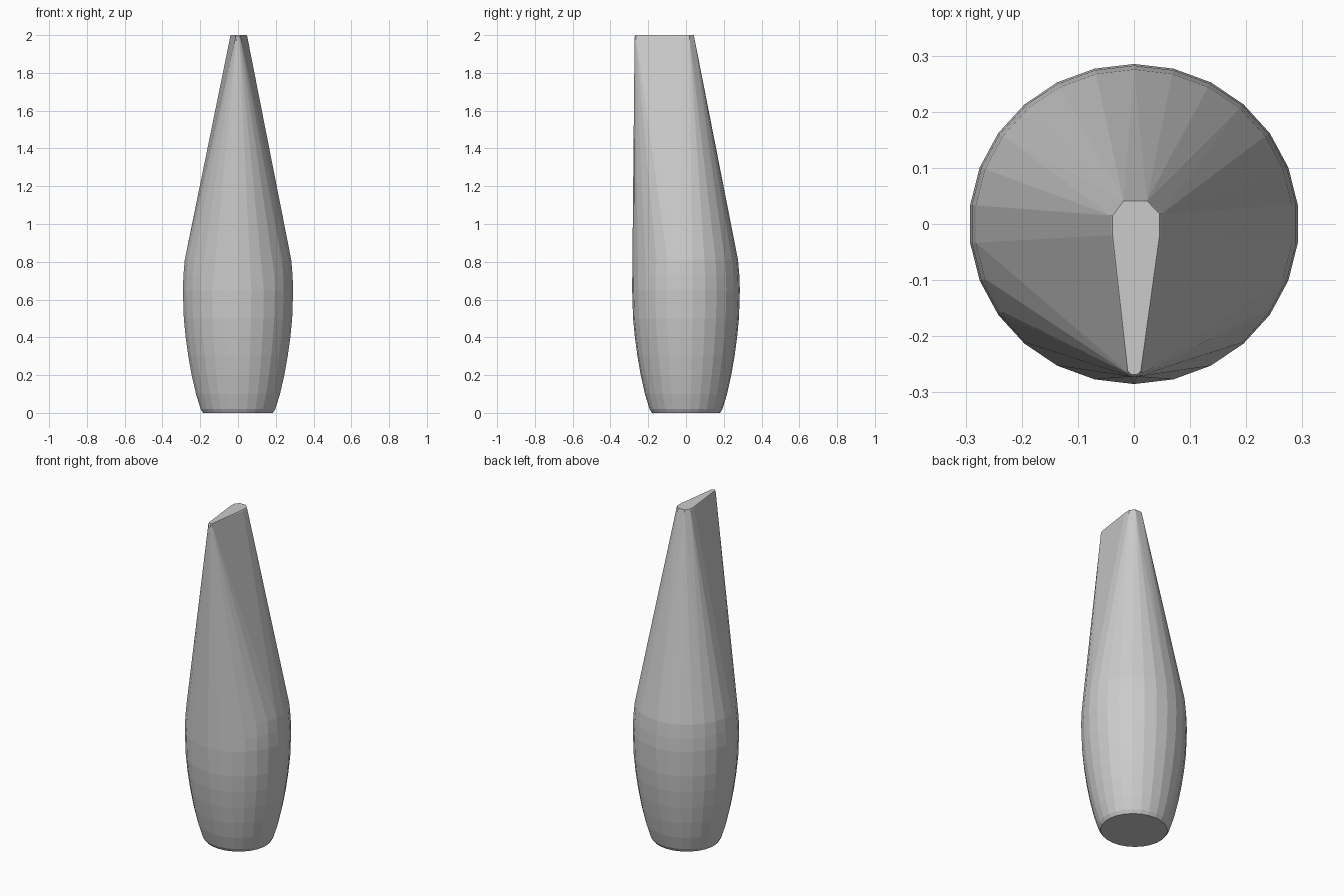
import bpy, bmesh, math

if "Cube" in bpy.data.objects:
    bpy.data.objects.remove(bpy.data.objects["Cube"])

SIDES = 26
Y_SCALE = 0.97

# body profile: (radius, height)
PROFILE = [(0.186, 0.0), (0.199, 0.02), (0.224, 0.1), (0.247, 0.2), (0.265, 0.3),
           (0.279, 0.4), (0.289, 0.5), (0.294, 0.65), (0.291, 0.73), (0.284, 0.81)]

# outline of the slanting-sided top: rounded at the back, narrow spout at the front
TOP = [(-0.041, -0.02), (-0.041, 0.015), (-0.02, 0.042), (0.025, 0.042),
       (0.049, 0.018), (0.049, -0.02), (0.013, -0.266), (0.006, -0.272),
       (-0.006, -0.272), (-0.012, -0.266)]


def ring(bm, radius, z):
    for i in range(SIDES):
        a = 2 * math.pi * (i + 0.5) / SIDES
        bm.verts.new((radius * math.cos(a), radius * Y_SCALE * math.sin(a), z))


# bottle: tight skin stretched over the belly rings and the top outline
bm = bmesh.new()
for r, z in PROFILE:
    ring(bm, r, z)
for x, y in TOP:
    bm.verts.new((x, y, 1.992))
    bm.verts.new((x * 0.93, y * 0.985, 2.0))
hull = bmesh.ops.convex_hull(bm, input=bm.verts[:])
inner = [v for v in bm.verts if not v.link_faces]
bmesh.ops.delete(bm, geom=inner, context='VERTS')
bmesh.ops.dissolve_limit(bm, angle_limit=math.radians(0.5),
                         verts=bm.verts[:], edges=bm.edges[:])
bmesh.ops.recalc_face_normals(bm, faces=bm.faces[:])

mesh = bpy.data.meshes.new("bottle_body")
bm.to_mesh(mesh)
bm.free()
body = bpy.data.objects.new("bottle_body", mesh)
bpy.context.collection.objects.link(body)
